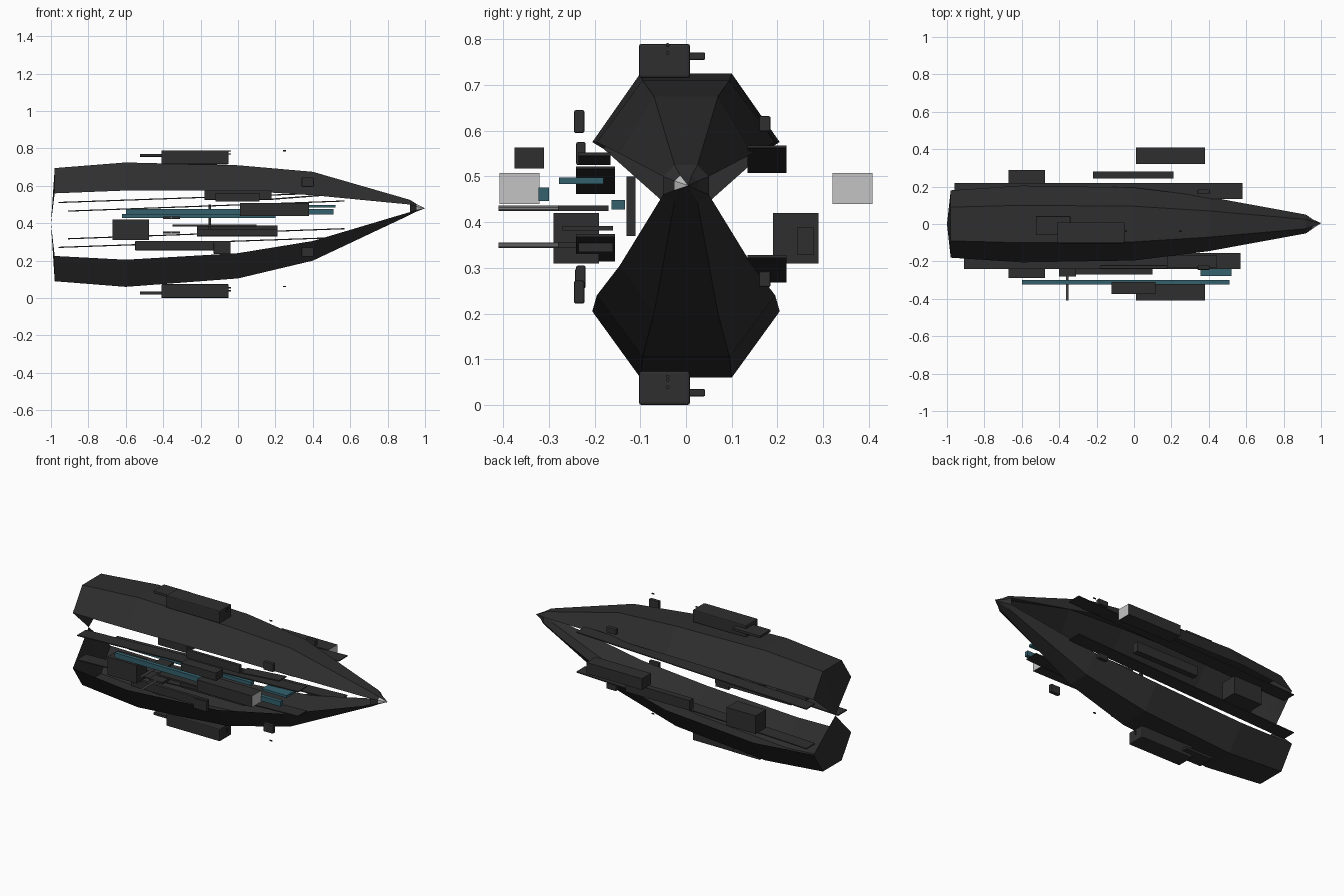
import bpy, bmesh, math
from mathutils import Vector

if "Cube" in bpy.data.objects:
    bpy.data.objects.remove(bpy.data.objects["Cube"])

def material(name, r, g, b):
    m = bpy.data.materials.new(name)
    m.diffuse_color = (r, g, b, 1)
    m.use_nodes = True
    m.node_tree.nodes["Principled BSDF"].inputs["Base Color"].default_value = m.diffuse_color
    return m

DARK = material("dark_grey", 0.028, 0.028, 0.028)
TEAL = material("teal", 0.033, 0.12, 0.155)
LIGHT = material("light_grey", 0.55, 0.55, 0.55)
STEEL = material("steel_grey", 0.2, 0.2, 0.2)

def finish(name, bm, mats):
    me = bpy.data.meshes.new(name)
    bm.to_mesh(me)
    bm.free()
    for m in mats:
        me.materials.append(m)
    ob = bpy.data.objects.new(name, me)
    bpy.context.collection.objects.link(ob)
    return ob

def box(name, x, y, z, mat=DARK, rise=0.0, bevel=0.0, end_mat=None):
    """Box from (min, max) ranges; rise lifts its +x end."""
    bm = bmesh.new()
    bmesh.ops.create_cube(bm, size=1)
    for v in bm.verts:
        t = [c + 0.5 for c in v.co]
        v.co = [r[0] + (r[1] - r[0]) * k for r, k in zip((x, y, z), t)]
        v.co.z += rise * t[0]
    if bevel:
        bmesh.ops.bevel(bm, geom=bm.edges[:], offset=bevel, segments=2,
                        affect='EDGES', profile=0.5)
    bm.normal_update()
    if end_mat:
        for f in bm.faces:
            f.material_index = 1 if f.normal.x > 0.9 else 0
    return finish(name, bm, [mat] + ([end_mat] if end_mat else []))

def rod(name, a, b, radius, mat, sides=10):
    a, b = Vector(a), Vector(b)
    bm = bmesh.new()
    bmesh.ops.create_cone(bm, cap_ends=True, segments=sides, radius1=radius,
                          radius2=radius, depth=(b - a).length)
    q = Vector((0, 0, 1)).rotation_difference(b - a)
    for v in bm.verts:
        v.co = q @ v.co + (a + b) / 2
    return finish(name, bm, [mat])

# hull shells: x, flat z, flat half width, crease z, crease half width
UPPER = [(-0.98, .695, .09, .56, .18), (-0.6, .725, .10, .575, .205),
         (0, .71, .095, .575, .195), (0.4, .675, .07, .55, .145),
         (0.92, .525, .025, .50, .05)]
LOWER = [(-0.98, .09, .09, .225, .18), (-0.6, .06, .10, .205, .205),
         (0, .105, .095, .24, .195), (0.4, .20, .07, .305, .145),
         (0.92, .445, .025, .46, .05)]

def shell(name, stations, flip):
    bm = bmesh.new()
    rings = [[bm.verts.new(p) for p in ((x, -wc, zc), (x, -wt, zt), (x, wt, zt), (x, wc, zc))]
             for x, zt, wt, zc, wc in stations]
    for a, b in zip(rings, rings[1:]):
        for i in range(3):
            bm.faces.new((a[i], b[i], b[i + 1], a[i + 1]))
    # stern cap converging on the centre line
    stern = bm.verts.new((-1, 0, 0.40))
    for i in range(3):
        bm.faces.new((rings[0][i], rings[0][i + 1], stern))
    if flip:
        bmesh.ops.reverse_faces(bm, faces=bm.faces[:])
    return finish(name, bm, [DARK])

shell("upper_hull", UPPER, False)
shell("lower_hull", LOWER, True)

# nose cone closing both shells, with a light tip
bm = bmesh.new()
ring = [(-.05, .50), (-.025, .525), (.025, .525), (.05, .50),
        (.05, .46), (.025, .445), (-.025, .445), (-.05, .46)]
mid = [(y * .5, .48 + (z - .48) * .5) for y, z in ring]
r0 = [bm.verts.new((.92, y, z)) for y, z in ring]
r1 = [bm.verts.new((.955, y, z)) for y, z in mid]
tip = bm.verts.new((1, 0.005, .48))
for i in range(8):
    j = (i + 1) % 8
    bm.faces.new((r0[i], r1[i], r1[j], r0[j]))
    f = bm.faces.new((r1[i], tip, r1[j]))
    f.material_index = 1 if i in (0, 7) else 0
bmesh.ops.recalc_face_normals(bm, faces=bm.faces[:])
finish("nose", bm, [DARK, LIGHT])

# long tilted deck plates between the shells
for n, x, y, z in (("back_upper", (-.96, .58), (.135, .22), .508),
                   ("back_lower", (-.96, .58), (.135, .22), .268),
                   ("front_upper", (-.91, .57), (-.24, -.155), .462),
                   ("front_lower", (-.91, .57), (-.24, -.155), .314)):
    box(n + "_plate", x, y, (z, z + .006), rise=.054)

# dorsal and ventral pods, their shelves, sensors and pips
for n, s in (("top", 1), ("bottom", -1)):
    def zr(a, b):
        return (a, b) if s > 0 else (.79 - b, .79 - a)
    box(n + "_pod", (-.41, -.05), (-.103, .009), zr(.715, .79), bevel=.006)
    box(n + "_pod_shelf", (-.525, -.34), (-.06, .042), zr(.755, .771), bevel=.003)
    for z in (.77, .786):
        zz = z if s > 0 else .79 - z + .035
        rod(n + "_pod_pip", (-.055, -.04, zz), (-.038, -.04, zz), .004, DARK, 6)
    zz = .788 if s > 0 else .062
    rod(n + "_sensor", (.24, -.04, zz), (.257, -.04, zz), .004, DARK, 6)

# side pods and lamps on both flanks
for n, s in (("front", -1), ("back", 1)):
    def yr(a, b):
        return (a, b) if s > 0 else (-b, -a)
    box(n + "_tank", (-.67, -.475), yr(.19, .29), (.31, .42))
    box(n + "_lamp", (.01, .38), yr(.32, .408), (.44, .508), end_mat=LIGHT)
box("back_bar", (-.22, .21), (.243, .28), (.328, .388))
box("front_bar", (-.12, .115), (-.375, -.31), (.517, .563))
box("front_mid_bar", (-.22, .21), (-.235, -.16), (.335, .37))

# small thruster blocks
for n, y, z in (("front_upper", (-.245, -.222), (.595, .645)),
                ("front_lower", (-.245, -.222), (.222, .272)),
                ("back_upper", (.16, .185), (.598, .632)),
                ("back_lower", (.16, .185), (.258, .292))):
    box(n + "_thruster", (.34, .405), y, z, bevel=.004)

# front flank rails
box("front_upper_rail", (-.18, .18), (-.24, -.22), (.525, .575), bevel=.003)
box("front_lower_rail", (-.55, -.04), (-.24, -.22), (.255, .305), bevel=.003)
box("front_lower_block", (-.13, -.04), (-.243, -.222), (.235, .297), bevel=.003)
box("front_upper_strip", (.18, .44), (-.235, -.165), (.525, .532), rise=.02)
box("front_shelf", (-.35, .1), (-.27, -.16), (.382, .392))
box("inner_post", (-.158, -.145), (-.13, -.11), (.37, .50))

# teal conduits
box("long_conduit", (-.6, .51), (-.323, -.30), (.446, .476), TEAL)
box("upper_conduit", (.355, .52), (-.278, -.18), (.484, .498), TEAL)
box("inner_conduit", (-.62, .2), (-.163, -.133), (.428, .449), TEAL)

# twin guns with mounts
for n, z, y in (("upper", .43, -.22), ("lower", .35, -.16)):
    rod(n + "_gun_barrel", (-.357, -.41, z), (-.357, y, z), .006, STEEL)
    box(n + "_gun_mount", (-.40, -.31), (-.28, -.17), (z - .006, z + .006))
